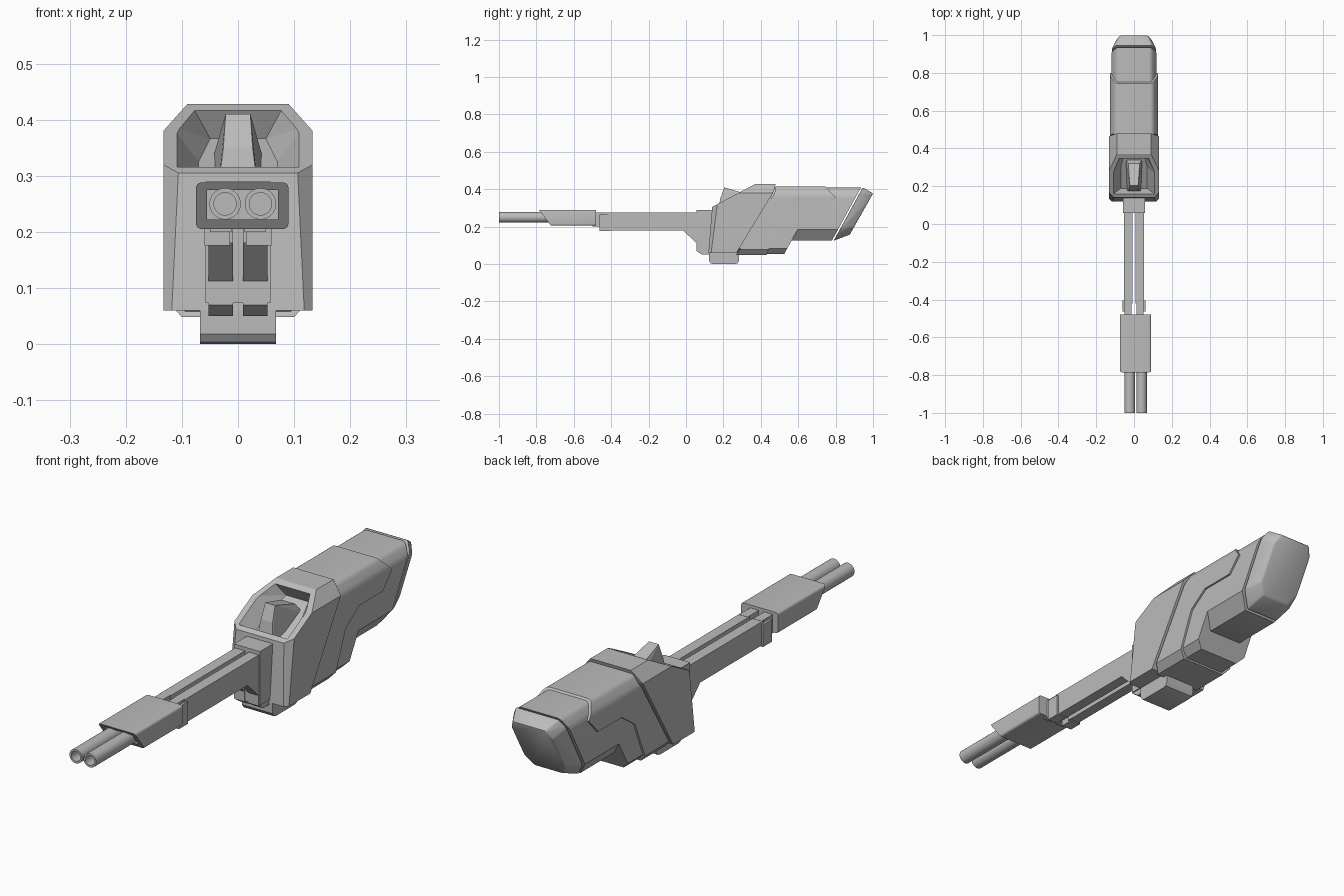
import bpy, bmesh, math
from mathutils import Vector

cube = bpy.data.objects.get("Cube")
if cube:
    bpy.data.objects.remove(cube, do_unlink=True)

grey = bpy.data.materials.new("plain_grey")
grey.use_nodes = True
grey.diffuse_color = (0.5, 0.5, 0.5, 1)
grey.node_tree.nodes["Principled BSDF"].inputs["Base Color"].default_value = (0.5, 0.5, 0.5, 1)


def finish(bm, name, smooth=False):
    bmesh.ops.recalc_face_normals(bm, faces=bm.faces)
    mesh = bpy.data.meshes.new(name)
    bm.to_mesh(mesh)
    bm.free()
    mesh.materials.append(grey)
    obj = bpy.data.objects.new(name, mesh)
    bpy.context.collection.objects.link(obj)
    if smooth:
        bpy.ops.object.select_all(action="DESELECT")
        obj.select_set(True)
        bpy.context.view_layer.objects.active = obj
        bpy.ops.object.shade_smooth_by_angle(angle=math.radians(30))
    return obj


def prism(profile, x0, x1):
    """Side profile of (y, z) points, extruded across x."""
    bm = bmesh.new()
    face = bm.faces.new([bm.verts.new((x0, y, z)) for y, z in profile])
    new = bmesh.ops.extrude_face_region(bm, geom=[face])["geom"]
    bmesh.ops.translate(bm, vec=(x1 - x0, 0, 0),
                        verts=[g for g in new if isinstance(g, bmesh.types.BMVert)])
    bmesh.ops.recalc_face_normals(bm, faces=bm.faces)
    return bm


def slice_off(bm, a, b, c):
    """Cut away the outer side of the plane through three points, on both sides."""
    for side in (1, -1):
        p, q, r = [Vector((side * v[0], v[1], v[2])) for v in (a, b, c)]
        normal = (q - p).cross(r - p)
        if normal.x * side < 0:
            normal.negate()
        geom = bm.verts[:] + bm.edges[:] + bm.faces[:]
        cut = bmesh.ops.bisect_plane(bm, geom=geom, plane_co=p, plane_no=normal,
                                     clear_outer=True)["geom_cut"]
        bmesh.ops.edgeloop_fill(bm, edges=[g for g in cut if isinstance(g, bmesh.types.BMEdge)])


def chamfer(bm, outer, inner):
    """Long chamfer through two (x, z) points."""
    slice_off(bm, (outer[0], 0, outer[1]), (inner[0], 0, inner[1]), (outer[0], 1, outer[1]))


def round_long_edges(bm, width, zmin=-1):
    bmesh.ops.recalc_face_normals(bm, faces=bm.faces)
    edges = []
    for e in bm.edges:
        d = (e.verts[0].co - e.verts[1].co).normalized()
        if abs(d.y) > 0.99 and min(v.co.z for v in e.verts) > zmin:
            edges.append(e)
    bmesh.ops.bevel(bm, geom=edges, offset=width, segments=4, profile=0.5, affect="EDGES")


def hull(points):
    bm = bmesh.new()
    for p in points:
        bm.verts.new(p)
    bmesh.ops.convex_hull(bm, input=bm.verts)
    bmesh.ops.dissolve_limit(bm, angle_limit=0.02, verts=bm.verts, edges=bm.edges)
    return bm


def mirrored(points):
    return [(s * x, y, z) for x, y, z in points for s in (1, -1)]


def box(name, x0, x1, y0, y1, z0, z1):
    return finish(prism([(y0, z0), (y1, z0), (y1, z1), (y0, z1)], x0, x1), name)


def carve(obj, cutter):
    cutter.hide_render = True
    cutter.hide_viewport = False
    mod = obj.modifiers.new("carve", "BOOLEAN")
    mod.operation, mod.solver, mod.object = "DIFFERENCE", "EXACT", cutter
    graph = bpy.context.evaluated_depsgraph_get()
    mesh = bpy.data.meshes.new_from_object(obj.evaluated_get(graph))
    obj.modifiers.clear()
    obj.data = mesh
    bpy.data.objects.remove(cutter, do_unlink=True)


# Front housing with angled corners
bm = prism([(0.12, 0.06), (0.14, 0.305), (0.37, 0.428), (0.48, 0.428),
            (0.465, 0.38), (0.27, 0.06)], -0.133, 0.133)
chamfer(bm, (0.133, 0.38), (0.09, 0.428))
slice_off(bm, (0.107, 0.14, 0.3), (0.118, 0.12, 0.06), (0.133, 0.165, 0.3))
front_housing = finish(bm, "front_housing")

# Sloping recess in the housing, wide at the opening and narrow at the floor
opening = [(0.113, 0.315), (0.113, 0.375), (0.08, 0.416)]
ring = []
for x, z in opening:
    y = 0.14 + (z - 0.305) * 1.87
    ring.append((x * 1.05, y - 0.007, z + 0.013))
    ring.append((x * 0.62, y + 0.03, z - 0.05))
carve(front_housing, finish(hull(mirrored(ring)), "recess_cutter"))

# Raised fin standing in the recess
finish(hull(mirrored([(0.036, 0.17, 0.27), (0.045, 0.35, 0.33), (0.026, 0.183, 0.35),
                      (0.022, 0.205, 0.41), (0.03, 0.32, 0.375)])), "recess_fin")

# Middle shell with stepped rear edge
bm = prism([(0.478, 0.415), (0.745, 0.415), (0.8, 0.355), (0.74, 0.29), (0.59, 0.29),
            (0.505, 0.23), (0.43, 0.048), (0.265, 0.048), (0.278, 0.06), (0.474, 0.38)],
           -0.127, 0.127)
chamfer(bm, (0.127, 0.37), (0.1, 0.415))
chamfer(bm, (0.127, 0.078), (0.1, 0.048))
round_long_edges(bm, 0.014, 0.3)
finish(bm, "middle_shell", True)

# Rear body under the shell
bm = prism([(0.42, 0.408), (0.935, 0.408), (0.78, 0.125), (0.56, 0.125), (0.35, 0.2)],
           -0.119, 0.119)
chamfer(bm, (0.119, 0.365), (0.092, 0.408))
chamfer(bm, (0.119, 0.185), (0.075, 0.125))
round_long_edges(bm, 0.014, 0.3)
finish(bm, "rear_body", True)

# Keel that steps up to the rear body
bm = prism([(0.24, 0.1), (0.28, 0.054), (0.525, 0.054), (0.6, 0.19), (0.6, 0.28), (0.38, 0.28)],
           -0.119, 0.119)
chamfer(bm, (0.119, 0.083), (0.09, 0.054))
finish(bm, "keel")

# Slanted tail cap, lofted to a smaller end face
front_ring = [(0.095, 0.41), (0.118, 0.375), (0.118, 0.185), (0.075, 0.125)]
end_ring = [(0.072, 0.377), (0.092, 0.34), (0.092, 0.2), (0.062, 0.157)]
points = [(x, 0.722 + 0.544 * z, z) for x, z in front_ring]
points += [(x, 0.787 + 0.565 * z, z) for x, z in end_ring]
bm = hull(mirrored(points))
bmesh.ops.bevel(bm, geom=bm.edges[:], offset=0.005, segments=2, profile=0.5, affect="EDGES")
finish(bm, "tail_cap", True)

# Rounded foot below the housing
bm = prism([(0.122, 0.08), (0.122, 0.018), (0.132, 0.004), (0.145, 0), (0.262, 0),
            (0.276, 0.004), (0.284, 0.018), (0.284, 0.08)], -0.068, 0.068)
finish(bm, "bottom_foot", True)

# Mount block and the paired arms
box("mount_block", -0.058, 0.058, 0.057, 0.15, 0.073, 0.29)
arm = [(-0.42, 0.18), (-0.015, 0.18), (0.055, 0.112), (0.055, 0.07), (0.085, 0.05),
       (0.14, 0.05), (0.14, 0.275), (-0.42, 0.275)]
for side, name in ((-1, "right"), (1, "left")):
    inner, outer = side * 0.009, side * 0.053
    finish(prism(arm, min(inner, outer), max(inner, outer)), name + "_arm")
    # Collar prongs and link to the sleeve
    a, b = sorted((side * 0.014, side * 0.06))
    box(name + "_collar", a, b, -0.462, -0.405, 0.176, 0.265)
    a, b = sorted((side * 0.012, side * 0.05))
    box(name + "_link", a, b, -0.5, -0.41, 0.2, 0.276)

# Barrel sleeve with raked, hollow front
bm = prism([(-0.785, 0.288), (-0.48, 0.288), (-0.48, 0.205), (-0.722, 0.205)], -0.075, 0.09)
round_long_edges(bm, 0.01)
sleeve = finish(bm, "barrel_sleeve")
carve(sleeve, box("sleeve_cutter", -0.055, 0.071, -0.9, -0.66, 0.222, 0.275))
bpy.ops.object.select_all(action="DESELECT")
sleeve.select_set(True)
bpy.context.view_layer.objects.active = sleeve
bpy.ops.object.shade_smooth_by_angle(angle=math.radians(30))

# Twin barrels with recessed bores
for name, x in (("right_barrel", -0.023), ("left_barrel", 0.04)):
    bm = bmesh.new()
    bmesh.ops.create_cone(bm, cap_ends=True, segments=28, radius1=0.028, radius2=0.028, depth=0.4)
    muzzle = max(bm.faces, key=lambda f: f.calc_center_median().z)
    bmesh.ops.inset_region(bm, faces=[muzzle], thickness=0.008)
    bore = bmesh.ops.extrude_face_region(bm, geom=[muzzle])["geom"]
    bmesh.ops.delete(bm, geom=[muzzle], context="FACES")
    bmesh.ops.translate(bm, vec=(0, 0, -0.06),
                        verts=[g for g in bore if isinstance(g, bmesh.types.BMVert)])
    for v in bm.verts:
        v.co = Vector((v.co.x + x, -0.8 - v.co.z, v.co.y + 0.25))
    finish(bm, name, True)
